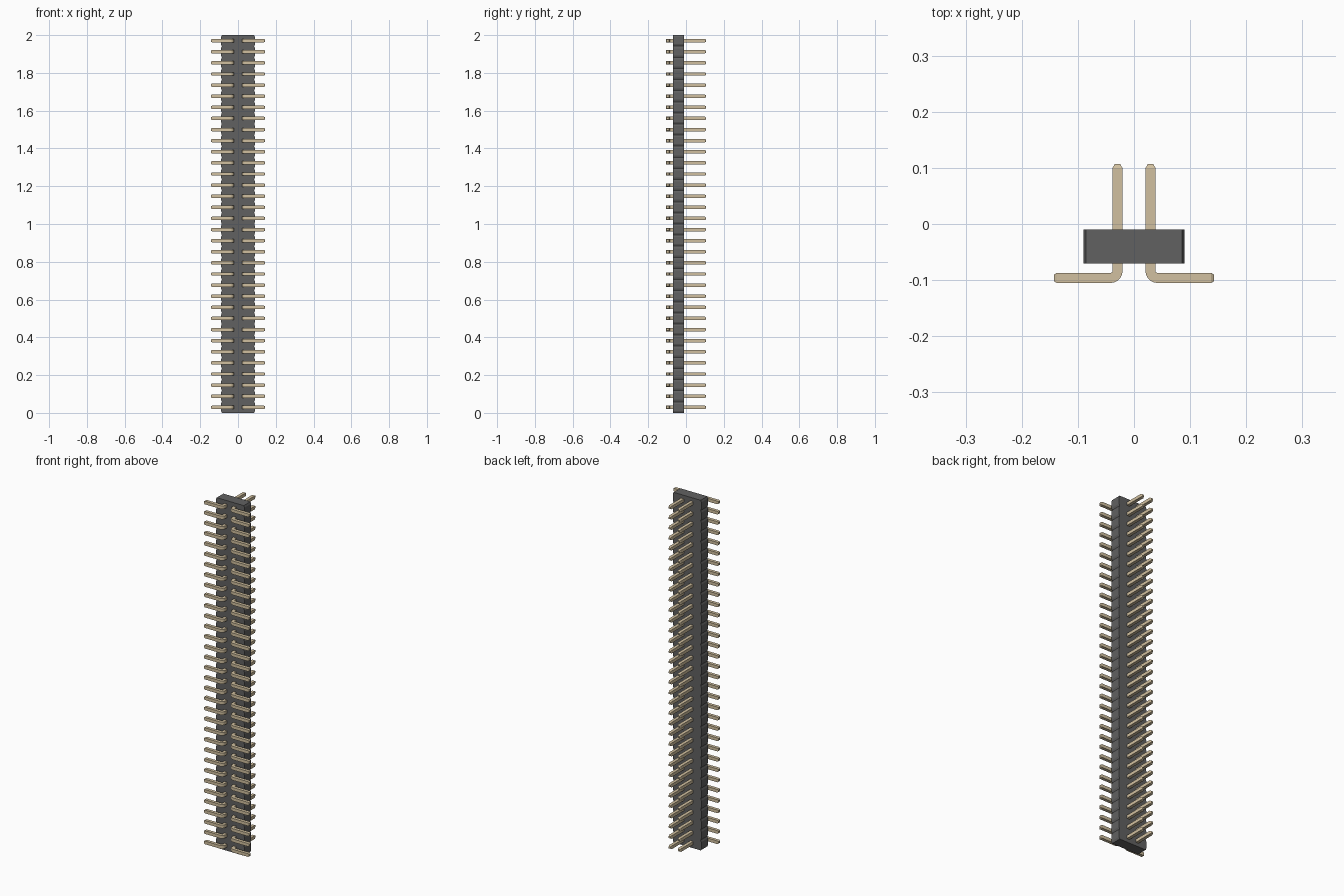
import bpy, bmesh, math

if "Cube" in bpy.data.objects:
    bpy.data.objects.remove(bpy.data.objects["Cube"])

N = 34                  # pins per row
PITCH = 2.0 / N


def material(name, rgb):
    m = bpy.data.materials.new(name)
    m.diffuse_color = (*rgb, 1)
    m.use_nodes = True
    m.node_tree.nodes["Principled BSDF"].inputs["Base Color"].default_value = m.diffuse_color
    return m


def make_object(name, bm, mat):
    bmesh.ops.recalc_face_normals(bm, faces=bm.faces)
    me = bpy.data.meshes.new(name)
    bm.to_mesh(me)
    bm.free()
    me.materials.append(mat)
    ob = bpy.data.objects.new(name, me)
    bpy.context.collection.objects.link(ob)
    return ob


plastic = material("dark_plastic", (0.12, 0.12, 0.12))
metal = material("pale_gold", (0.64, 0.53, 0.35))

# Housing: outline with a chamfered segment per pin, extruded front to back
HW, CX, CZ = 0.09, 0.0045, 0.011
side = []
for i in range(N):
    z = i * PITCH
    side += [(HW - CX, z), (HW, z + CZ), (HW, z + PITCH - CZ)]
side.append((HW - CX, 2.0))
outline = side + [(-x, z) for x, z in reversed(side)]
bm = bmesh.new()
face = bm.faces.new([bm.verts.new((x, -0.07, z)) for x, z in outline])
ext = bmesh.ops.extrude_face_region(bm, geom=[face])
bmesh.ops.translate(bm, vec=(0, 0.06, 0),
                    verts=[v for v in ext["geom"] if isinstance(v, bmesh.types.BMVert)])
make_object("housing", bm, plastic)

# Pin: square wire, straight contact bent outward into a solder tail
W = 0.018
XI, XO = 0.0205, 0.0385           # contact sides
YT, YB, XE = 0.1065, -0.105, 0.1425
R_IN = 0.003
R_OUT = R_IN + W
cx, cy = XO + R_IN, YB + R_OUT    # bend centre
H = W / 2
T = 0.004                         # tip taper inset
# each ring: outer point, inner point, half height
rings = [((XI + T, YT), (XO - T, YT), H - T),
         ((XI, YT - 0.007), (XO, YT - 0.007), H)]
for k in range(7):
    a = math.pi + k / 6 * math.pi / 2
    c, s = math.cos(a), math.sin(a)
    rings.append(((cx + R_OUT * c, cy + R_OUT * s),
                  (cx + R_IN * c, cy + R_IN * s), H))
t = 0.003
rings += [((XE - 0.005, YB), (XE - 0.005, YB + W), H),
          ((XE, YB + t), (XE, YB + W - t), H - t)]

bm = bmesh.new()
loops = []
for o, i, h in rings:
    z = PITCH / 2
    loops.append([bm.verts.new(p) for p in (
        (*o, z - h), (*i, z - h), (*i, z + h), (*o, z + h))])
for a, b in zip(loops, loops[1:]):
    for j in range(4):
        bm.faces.new((a[j], a[(j + 1) % 4], b[(j + 1) % 4], b[j]))
bm.faces.new(loops[0])
bm.faces.new(loops[-1])
pins = make_object("pins", bm, metal)

# Mirror to the second row, then repeat along the housing
pins.modifiers.new("both_rows", 'MIRROR').use_axis = (True, False, False)
arr = pins.modifiers.new("repeat", 'ARRAY')
arr.count = N
arr.use_relative_offset = False
arr.use_constant_offset = True
arr.constant_offset_displace = (0, 0, PITCH)
